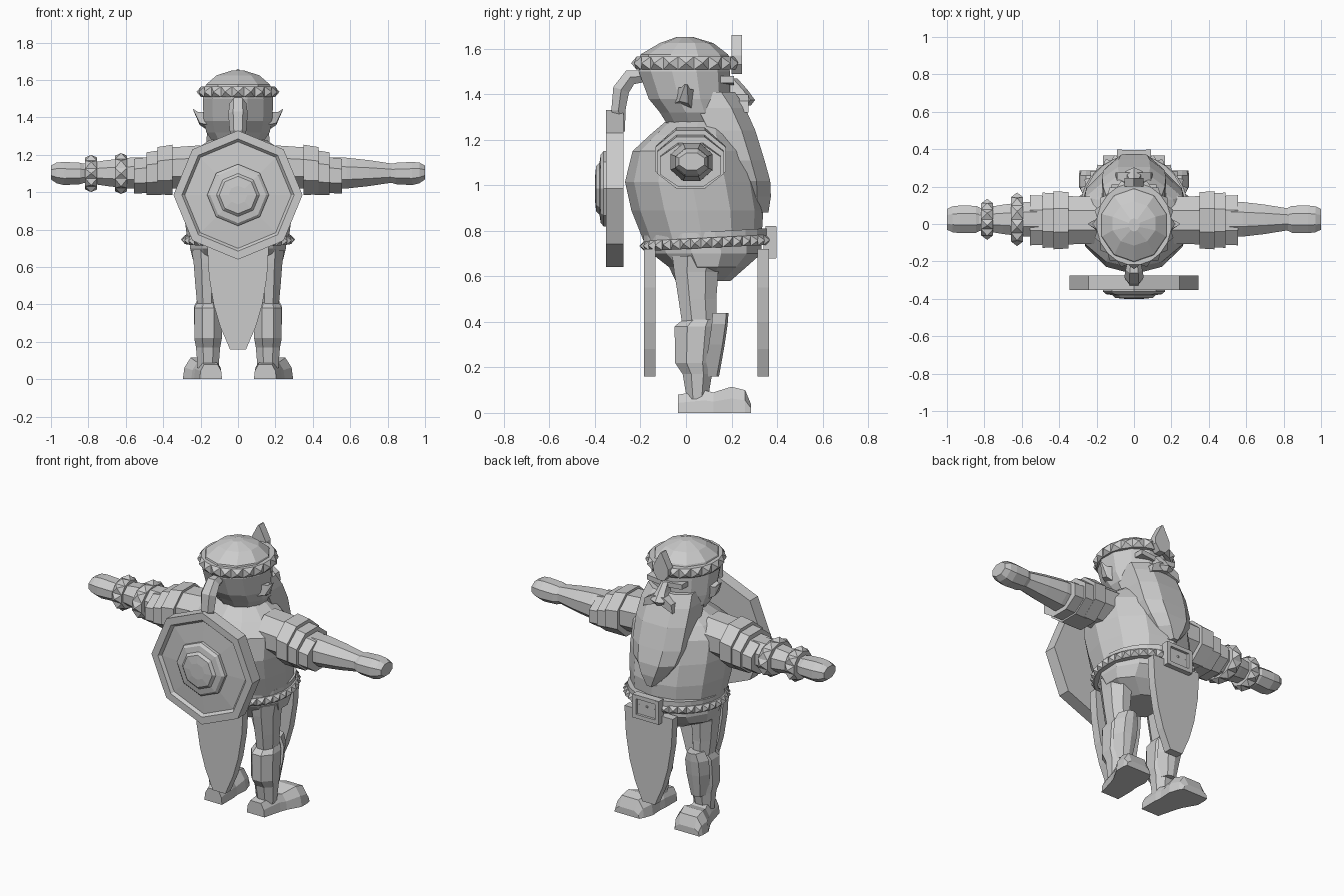
import bpy, bmesh, math
from mathutils import Vector

GREY = bpy.data.materials.new("plain grey")
GREY.diffuse_color = (0.6, 0.6, 0.6, 1)


def finish(name, bm):
    bmesh.ops.recalc_face_normals(bm, faces=bm.faces)
    me = bpy.data.meshes.new(name)
    bm.to_mesh(me)
    bm.free()
    ob = bpy.data.objects.new(name, me)
    bpy.context.collection.objects.link(ob)
    me.materials.append(GREY)
    return ob


def loft(name, rings, spike=0):
    """Skin a list of point rings, cap the ends, optionally spike each side quad."""
    bm = bmesh.new()
    rows = [[bm.verts.new(p) for p in r] for r in rings]
    n = len(rows[0])
    sides = []
    for a, b in zip(rows, rows[1:]):
        for i in range(n):
            j = (i + 1) % n
            sides.append(bm.faces.new((a[i], a[j], b[j], b[i])))
    bm.faces.new(rows[0])
    bm.faces.new(rows[-1])
    bmesh.ops.recalc_face_normals(bm, faces=bm.faces)
    if spike:
        bmesh.ops.poke(bm, faces=sides, offset=spike)
    return finish(name, bm)


def ring(axis, pos, c, r, n=8, turn=0.5, tilt=0.0):
    """Ellipse of n points across an axis; c and r are centre and radii in the other two."""
    pts = []
    for i in range(n):
        a = 2 * math.pi * (i + turn) / n
        u, v = c[0] + r[0] * math.cos(a), c[1] + r[1] * math.sin(a)
        pts.append({'x': (pos, u, v), 'y': (u, pos, v),
                    'z': (u, v, pos + tilt * v)}[axis])
    return pts


def body(name, rows, n=10, turn=0.5, x=0):
    """Vertical form from rows of (z, half width, back y, front y)."""
    return loft(name, [ring('z', z, (x, (b + f) / 2), (w, (f - b) / 2), n, turn)
                       for z, w, b, f in rows])


def plate(name, pts, y0, y1):
    return loft(name, [[(x, y, z) for x, z in pts] for y in (y0, y1)])


def mirrored(half):
    return [(-x, z) for x, z in half] + [(x, z) for x, z in reversed(half)]


# Torso and hips
body("torso", [(0.74, .27, -.18, .33), (.89, .29, -.24, .34), (1.015, .3, -.268, .32),
               (1.15, .3, -.235, .27), (1.22, .24, -.16, .23), (1.28, .15, -.09, .2)], 12, 0)
body("hips", [(.58, .13, -.05, .2), (.64, .25, -.08, .27), (.70, .265, -.16, .34),
              (.76, .265, -.18, .34)], 12)

# Belt with studs and buckle
loft("belt_band", [ring('z', z, (0, .09), (.275, .28), 24, tilt=.06) for z in (.745, .79)])
loft("belt_studs", [ring('z', z, (0, .09), (.285, .275), 36, tilt=.05) for z in (.72, .765)], .022)
plate("buckle", [(-.085, .69), (.085, .69), (.085, .81), (-.085, .81)], .34, .38)
for s in (-1, 1):
    plate("buckle_side", [(s * .065, .68), (s * .09, .68), (s * .09, .82), (s * .065, .82)], .35, .397)
    z = .75 + s * .06
    plate("buckle_edge", [(-.09, z - .012), (.09, z - .012), (.09, z + .012), (-.09, z + .012)], .35, .395)

# Hanging cloth front and back
cloth = mirrored([(.165, .72), (.155, .55), (.13, .4), (.095, .28), (.06, .2), (.043, .16)])
plate("front_cloth", cloth, .315, .365)
plate("back_cloth", cloth, -.185, -.133)

# Legs, greaves and feet
for s in (-1, 1):
    body("thigh", [(.37, .055, -.02, .14), (.5, .068, -.04, .14), (.62, .078, -.06, .15),
                   (.69, .09, -.07, .18)], 8, x=s * .165)
    body("shin", [(.06, .06, 0, .1), (.17, .07, -.02, .12), (.22, .08, -.055, .13),
                  (.38, .08, -.058, .15), (.41, .065, -.02, .15)], 8, x=s * .16)
    loft("greave", [[(s * .16 + w * k, y, z) for k, y in
                     ((-1, f - .07), (-.6, f - .01), (0, f), (.6, f - .01), (1, f - .07))]
                    for z, w, f in ((.16, .05, .145), (.3, .075, .17), (.39, .075, .183), (.44, .05, .187))])
    loft("foot", [[(s * (cx + w * k), y, h * t) for k, t in
                   ((-1, 0), (1, 0), (.92, .55), (.6, 1), (-.6, 1), (-.92, .55))]
                  for y, cx, w, h in ((-.035, .145, .06, .08), (.08, .16, .075, .1), (.12, .17, .08, .09),
                                      (.2, .19, .105, .115), (.26, .2, .095, .1), (.285, .205, .085, .04))])

# Arms: layered sleeves, forearm and fist
for s in (-1, 1):
    for x0, x1, cz, ry, rz in ((.2, .37, 1.135, .14, .125), (.35, .43, 1.12, .168, .145),
                               (.41, .49, 1.105, .16, .13), (.47, .555, 1.092, .145, .105)):
        loft("sleeve_layer", [ring('x', s * x0, (.02, cz), (ry * .97, rz)),
                              ring('x', s * x1, (.02, cz - .006), (ry, rz * .95))])
    loft("forearm", [ring('x', s * x, (.025, 1.102), r) for x, r in
                     ((.5, (.1, .09)), (.58, (.1, .089)), (.7, (.085, .075)), (.83, (.062, .054)))])
    loft("fist", [ring('x', s * x, (.025, z), r) for x, z, r in
                  ((.81, 1.1, (.06, .05)), (.845, 1.1, (.078, .062)), (.93, 1.1, (.08, .067)),
                   (.97, 1.103, (.075, .06)), (1, 1.105, (.06, .04)))])

# Spiked bracelets on one arm
for x, ry, rz in ((-.625, .125, .095), (-.785, .09, .085)):
    loft("bracelet", [ring('x', x + d, (.025, 1.1), (ry, rz), 10) for d in (-.032, .032)], .024)

# Head, cap and studded headband
body("head", [(1.24, .12, -.07, .19), (1.32, .175, -.12, .2), (1.38, .19, -.17, .2),
              (1.5, .195, -.215, .2), (1.56, .18, -.2, .19)], 12)
body("cap", [(1.54, .19, -.21, .2), (1.575, .18, -.2, .185), (1.625, .12, -.115, .12),
             (1.652, .03, -.04, .03)], 10)
loft("headband", [ring('z', z, (0, 0), (.2, .22), 20) for z in (1.508, 1.565)], .024)
plate("crest", mirrored([(.02, 1.49), (.05, 1.53), (.05, 1.57), (.025, 1.62), (.004, 1.66)]), .2, .247)

# Ears, brow, nose and moustache
for s in (-1, 1):
    loft("ear", [[(s * .16, -.05, 1.36), (s * .16, .03, 1.33), (s * .17, .04, 1.42), (s * .17, -.04, 1.43)],
                 [(s * .205, -.03, 1.37), (s * .205, .01, 1.36), (s * .215, .02, 1.42), (s * .215, -.02, 1.43)],
                 [(s * .24, -.005, 1.44), (s * .24, .005, 1.44), (s * .242, .005, 1.446), (s * .242, -.005, 1.446)]])
    plate("moustache", [(s * .0, 1.36), (s * .06, 1.335), (s * .1, 1.32), (s * .09, 1.37), (s * .04, 1.4),
                        (s * .0, 1.4)], .17, .275)
    plate("brow", [(s * .02, 1.44), (s * .12, 1.45), (s * .12, 1.48), (s * .02, 1.47)], .12, .21)
loft("nose", [[(-w, .15, z), (-w, f - .02, z), (0, f, z), (w, f - .02, z), (w, .15, z)]
              for z, w, f in ((1.35, .035, .285), (1.375, .045, .303), (1.42, .03, .27), (1.47, .02, .225))])

# Beard: broad at the cheeks, ending in a point over the belly
loft("beard", [[(-w, b, z), (-w, f - .06, z), (-w * .5, f, z), (w * .5, f, z), (w, f - .06, z), (w, b, z)]
               for z, w, b, f in ((1.41, .15, .05, .215), (1.34, .165, .05, .26), (1.24, .17, .1, .305),
                                  (1.11, .165, .15, .345), (1.02, .14, .24, .37), (.95, .09, .28, .373),
                                  (.88, .03, .335, .362))])

# Ponytail bent along a short path of (y, z, half width, half thickness)
path = [(-.18, 1.48, .03, .03), (-.245, 1.475, .045, .04), (-.285, 1.42, .052, .042),
        (-.297, 1.33, .045, .036), (-.28, 1.235, .02, .014)]
rings = []
for i, (y, z, w, t) in enumerate(path):
    a, b = path[max(i - 1, 0)], path[min(i + 1, len(path) - 1)]
    d = Vector((b[0] - a[0], b[1] - a[1])).normalized()
    rings.append([(w * math.cos(k * math.pi / 3), y - d.y * t * math.sin(k * math.pi / 3),
                   z + d.x * t * math.sin(k * math.pi / 3)) for k in range(6)])
loft("ponytail", rings)

# Octagonal shield on the back: rim, sunken panels and boss
loft("shield", [ring('y', y, (0, .985), (r, r), 8, 0) for y, r in
                ((-.275, .345), (-.352, .345), (-.352, .3), (-.335, .285), (-.345, .14))])
loft("shield_boss", [ring('y', y, (0, .985), (r, r), 8, 0) for y, r in
                     ((-.33, .165), (-.362, .165), (-.375, .15), (-.38, .115), (-.395, .1), (-.4, .05))])
